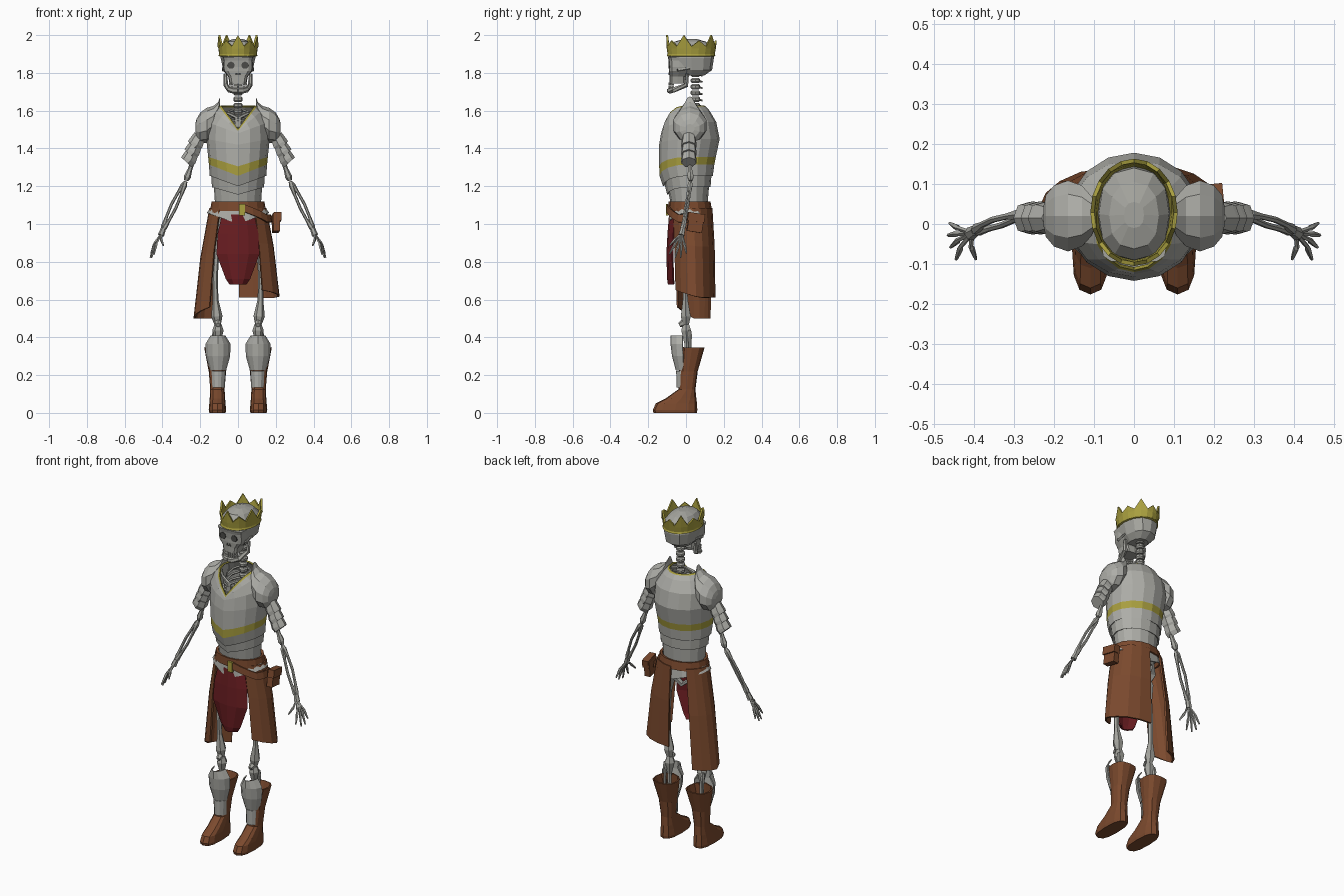
import bpy, bmesh
from math import sin, cos, pi, radians
from mathutils import Vector, Matrix

if "Cube" in bpy.data.objects:
    bpy.data.objects.remove(bpy.data.objects["Cube"])


def material(name, r, g, b):
    m = bpy.data.materials.new(name)
    m.use_nodes = True
    m.diffuse_color = (r, g, b, 1)
    m.node_tree.nodes["Principled BSDF"].inputs["Base Color"].default_value = (r, g, b, 1)
    return m


steel = material("pale_steel", .42, .42, .39)
bone = material("bone", .37, .37, .34)
gold = material("gold", .40, .35, .05)
leather = material("brown_leather", .20, .068, .027)
cloth = material("red_cloth", .14, .012, .015)
hollow = material("dark_hollow", .07, .07, .065)


def finish(bm, name, *mats, mirror=False, thick=0):
    bmesh.ops.recalc_face_normals(bm, faces=bm.faces)
    me = bpy.data.meshes.new(name)
    bm.to_mesh(me)
    bm.free()
    ob = bpy.data.objects.new(name, me)
    bpy.context.collection.objects.link(ob)
    for m in mats:
        me.materials.append(m)
    if mirror:
        ob.modifiers.new("Mirror", "MIRROR").use_mirror_merge = False
    if thick:
        s = ob.modifiers.new("Thickness", "SOLIDIFY")
        s.thickness, s.offset = thick, -1
    return ob


def spread(t, p):
    return (abs(t) ** p) * (1 if t > 0 else -1) if abs(t) > 1e-6 else 0


def point(a, z, hx, yf, yb, df=0, db=0, cx=0, p=1):
    """Point on an oval, angle measured from the front, with a chevron drop."""
    s, c = spread(sin(a), p), spread(cos(a), p)
    drop = (df if c > 0 else db) * (1 - abs(s))
    return (cx + hx * s, (yf + yb) / 2 - (yb - yf) / 2 * c, z - drop)


def ring(*args, n=16, **kw):
    return [point(2 * pi * k / n, *args, **kw) for k in range(n)]


def sheet(bm, rows, closed=True, caps=(False, False), paint=()):
    """Skin rows of points; rows listed in paint get the second material."""
    vs = [[bm.verts.new(q) for q in r] for r in rows]
    n = len(vs[0])
    for i in range(len(vs) - 1):
        for k in range(n if closed else n - 1):
            j = (k + 1) % n
            f = bm.faces.new((vs[i][k], vs[i][j], vs[i + 1][j], vs[i + 1][k]))
            f.material_index = int(i in paint)
    for cap, row in zip(caps, (vs[0], vs[-1])):
        if cap:
            bm.faces.new(row)


def tube(bm, pts, radii, n=6):
    """Faceted tube through the points with one radius per point."""
    pts = [Vector(q) for q in pts]
    rows = []
    for i, q in enumerate(pts):
        d = (pts[min(i + 1, len(pts) - 1)] - pts[max(i - 1, 0)]).normalized()
        u = d.cross(Vector((0, 1, 0)) if abs(d.y) < .9 else Vector((1, 0, 0))).normalized()
        w = d.cross(u)
        rows.append([q + radii[i] * (u * cos(2 * pi * k / n) + w * sin(2 * pi * k / n)) for k in range(n)])
    sheet(bm, rows, caps=(True, True))


def long_bone(bm, a, b, r, knob, bow=(0, 0, 0)):
    a, b = Vector(a), Vector(b)
    at = [a.lerp(b, t) + Vector(bow) * sin(pi * t) for t in (0, .08, .25, .5, .75, .92, 1)]
    tube(bm, at, (knob * .6, knob, r, r, r, knob, knob * .6))


def box(name, mat, loc, size, turn=0, tilt=0):
    bm = bmesh.new()
    m = Matrix.Translation(loc) @ Matrix.Rotation(turn, 4, 'Z') @ Matrix.Rotation(tilt, 4, 'X')
    bmesh.ops.create_cube(bm, size=1, matrix=m @ Matrix.Diagonal((*size, 1)))
    return finish(bm, name, mat)


def loft(name, mats, rows, caps=(False, False), paint=(), mirror=False, thick=0, **kw):
    bm = bmesh.new()
    sheet(bm, [ring(*r, **kw) for r in rows], caps=caps, paint=paint)
    return finish(bm, name, *mats, mirror=mirror, thick=thick)


def panel(name, mat, a0, a1, seg, rows, thick=.01):
    """Hanging wrap: each row is start height, end height, half width, front, back."""
    bm = bmesh.new()
    sheet(bm, [[point(radians(a0 + (a1 - a0) * k / seg), z0 + (z1 - z0) * min(1, 2 * k / seg), *r)
                for k in range(seg + 1)] for z0, z1, *r in rows], closed=False)
    return finish(bm, name, mat, thick=thick)


# Cuirass with stepped chevron plates, gold stripe and gold collar
loft("cuirass", (steel, gold), [
    (1.08, .12, -.075, .112), (1.2, .128, -.092, .122, .04), (1.195, .138, -.1, .13, .04),
    (1.26, .142, -.112, .135, .055), (1.255, .15, -.122, .142, .055),
    (1.315, .154, -.14, .15, .06), (1.355, .158, -.142, .158, .05),
    (1.45, .168, -.142, .178, .03), (1.54, .165, -.132, .16, .06), (1.6, .125, -.125, .125, .11),
    (1.622, .1, -.12, .105, .13), (1.628, .09, -.115, .095, .125)],
    paint=(5, 10), thick=.008)
loft("tunic_hem", (steel,), [(1.1, .135, -.085, .125), (1.06, .165, -.092, .135, .06, .05)], thick=.006)

# Pauldrons: ovals stacked sideways, rising to a neck guard
bm = bmesh.new()
rows = [(.094, .02, 1.675, 1.61), (.105, .05, 1.645, 1.55), (.13, .08, 1.625, 1.47), (.165, .093, 1.615, 1.43),
        (.2, .08, 1.59, 1.43), (.22, .055, 1.555, 1.455), (.226, .025, 1.53, 1.48)]
sheet(bm, [[(x, .02 + hw * sin(k * pi / 5), (zt + zb) / 2 + (zt - zb) / 2 * cos(k * pi / 5))
            for k in range(10)] for x, hw, zt, zb in rows], caps=(True, True))
finish(bm, "pauldrons", steel, mirror=True)

# Overlapping upper arm plates
bm = bmesh.new()
for i in range(3):
    a = Vector((.2 + .018 * i, .015, 1.47 - .042 * i))
    tube(bm, [a, a + Vector((.022, 0, -.045)), a + Vector((.036, 0, -.06))], (.034, .043, .04), 7)
finish(bm, "arm_plates", steel, mirror=True)

# Arms and hands
bm = bmesh.new()
long_bone(bm, (.19, .01, 1.47), (.275, .025, 1.23), .012, .019)
elbow, wrist = (.276, .024, 1.225), (.4, -.018, .965)
long_bone(bm, elbow, wrist, .008, .014, (.014, .008, .01))
long_bone(bm, elbow, wrist, .008, .014, (-.008, -.006, -.012))
finish(bm, "arm_bones", bone, mirror=True)
bm = bmesh.new()
tube(bm, [(.395, -.016, .975), (.408, -.024, .94)], (.014, .017))
for tip in ((.46, .002, .845), (.464, -.028, .822), (.458, -.058, .82), (.444, -.088, .84), (.395, -.088, .885)):
    a, b = Vector((.403, -.022, .95)), Vector(tip)
    mid = a.lerp(b, .5) + Vector((.008, 0, .004))
    tube(bm, [a, mid, mid.lerp(b, .15), mid.lerp(b, .55), b], (.006, .006, .008, .0065, .004), 5)
finish(bm, "hand_bones", bone, mirror=True)

# Spine, neck, ribs, collar bones and pelvis
bm = bmesh.new()
for i in range(24):
    z = 1.02 + .033 * i
    tube(bm, [(0, .05, z), (0, .05, z + .008), (0, .05, z + .02), (0, .05, z + .027)], (.018, .025, .025, .018), 8)
    tube(bm, [(0, .06, z + .014), (0, .088, z + .006)], (.008, .004), 4)
finish(bm, "spine", bone)
bm = bmesh.new()
for i in range(6):
    z, w = 1.575 - .035 * i, .065 + .008 * i
    path = [point(radians(a), z - .03 * cos(radians(a)), w, -.088, .075) for a in range(0, 181, 30)]
    tube(bm, path, [.007] * len(path), 5)
tube(bm, [(0, -.085, 1.56), (.05, -.07, 1.585), (.11, -.01, 1.59)], (.011, .008, .01))
finish(bm, "ribs", bone, mirror=True)
box("breastbone", bone, (0, -.086, 1.48), (.03, .012, .16))
bm = bmesh.new()
tube(bm, [(.01, .05, 1.05), (.08, .03, 1.07), (.11, 0, 1.02), (.09, 0, .97)], (.03, .03, .035, .025))
tube(bm, [(.09, 0, .97), (.04, -.02, .91), (0, -.03, .94)], (.02, .018, .012))
finish(bm, "pelvis", bone, mirror=True)

# Skull
loft("cranium", (bone,), [
    (1.785, .05, -.04, .095), (1.815, .078, -.075, .138), (1.88, .092, -.093, .148),
    (1.93, .088, -.09, .14), (1.965, .062, -.062, .105), (1.98, .025, -.01, .055)],
    caps=(True, True), n=12, p=.85)
loft("face", (bone,), [
    (1.745, .045, -.088, .0), (1.78, .052, -.088, .0), (1.81, .076, -.09, .02),
    (1.83, .08, -.089, .02), (1.865, .078, -.092, .02), (1.885, .083, -.097, .02)],
    caps=(True, True), n=12, p=.5)
bm = bmesh.new()
tube(bm, [(.068, .008, 1.795), (.064, .002, 1.735), (.045, -.065, 1.71), (.02, -.084, 1.706), (0, -.086, 1.706)],
     (.009, .013, .015, .016, .016))
tube(bm, [(.045, -.075, 1.812), (.078, -.04, 1.815), (.08, .02, 1.825)], (.009, .009, .006), 5)
finish(bm, "jaw_and_cheeks", bone, mirror=True)
bm = bmesh.new()
for i in range(4):
    for z in (1.727, 1.742):
        x = .007 + .012 * i
        m = Matrix.Translation((x, -.086 + 9 * x * x, z)) @ Matrix.Diagonal((.01, .012, .013, 1))
        bmesh.ops.create_cube(bm, size=1, matrix=m)
finish(bm, "teeth", bone, mirror=True)
bm = bmesh.new()
tube(bm, [(.037, -.085, 1.84), (.037, -.0925, 1.84)], (.02, .02), 7)
tube(bm, [(.008, -.085, 1.793), (.008, -.0915, 1.793)], (.01, .009), 3)
finish(bm, "eye_and_nose_hollows", hollow, mirror=True)

# Crown: band with alternating points
bm = bmesh.new()
n = 20
top = [point(2 * pi * k / n, 1.94 if k % 2 else (1.97 if k % 4 else 2.0), .109, -.105, .163) for k in range(n)]
sheet(bm, [ring(1.89, .103, -.102, .156, n=n), ring(1.9, .1, -.098, .152, n=n),
           ring(1.93, .104, -.102, .158, n=n), top])
finish(bm, "crown", gold, thick=.01)

# Belt, buckle, strap and pouch
loft("belt", (leather,), [(1.07, .148, -.094, .138), (1.118, .14, -.092, .13)], thick=.014)
panel("hanging_strap", leather, 10, 110, 6, [(1.105, 1.05, .175, -.104, .145), (1.065, 1.01, .182, -.107, .15)])
box("buckle", gold, (.02, -.1, 1.075), (.032, .012, .06))
box("pouch", leather, (.2, .05, 1.005), (.035, .08, .095), turn=.1, tilt=-.15)
box("pouch_flap", leather, (.206, .053, 1.035), (.038, .09, .045), turn=.1, tilt=-.15)

# Uneven leather skirt halves and the red front cloth
panel("skirt_left", leather, 36, 178, 7, [
    (1.085, 1.085, .152, -.09, .14), (.9, .88, .19, -.085, .152), (.65, .61, .222, -.078, .156)])
panel("skirt_right", leather, -40, -146, 6, [
    (1.085, 1.085, .152, -.09, .14), (.85, .82, .2, -.085, .153), (.56, .5, .236, -.075, .15)])
bm = bmesh.new()
sheet(bm, [[(hw * t, y + .03 * t * t, z) for t in (-1, -.5, 0, .5, 1)] for z, hw, y in (
    (1.05, .085, -.09), (.95, .108, -.098), (.84, .114, -.104), (.71, .065, -.1), (.68, .045, -.096))], closed=False)
finish(bm, "front_cloth", cloth, thick=.008)

# Leg bones
bm = bmesh.new()
long_bone(bm, (.095, 0, .99), (.108, 0, .47), .015, .03, (.02, -.005, 0))
long_bone(bm, (.106, 0, .47), (.108, .01, .06), .013, .03)
long_bone(bm, (.125, .02, .44), (.122, .025, .08), .008, .013)
tube(bm, [(.106, -.015, .475), (.106, -.036, .465)], (.02, .012))
finish(bm, "leg_bones", bone, mirror=True)

# Boots and shin guards
loft("boots", (leather,), [
    (0, .043, -.172, .058), (.015, .046, -.176, .06), (.05, .043, -.16, .058), (.075, .041, -.11, .055),
    (.125, .038, -.04, .05), (.22, .046, -.036, .062), (.345, .07, -.035, .098, -.01)],
    caps=(True, False), mirror=True, thick=.007, cx=.109, p=.75, n=12)
bm = bmesh.new()
for rows in ([(.41, .04, -.082), (.365, .068, -.082), (.3, .066, -.074), (.225, .044, -.054)],
             [(.222, .041, -.052), (.135, .038, -.05)]):
    sheet(bm, [[(.106 + hw * sin(a * pi / 7), yf + (.0 - yf) * (1 - cos(a * pi / 7)), z)
                for a in range(-3, 4)] for z, hw, yf in rows], closed=False)
finish(bm, "shin_guards", steel, mirror=True, thick=.006)
